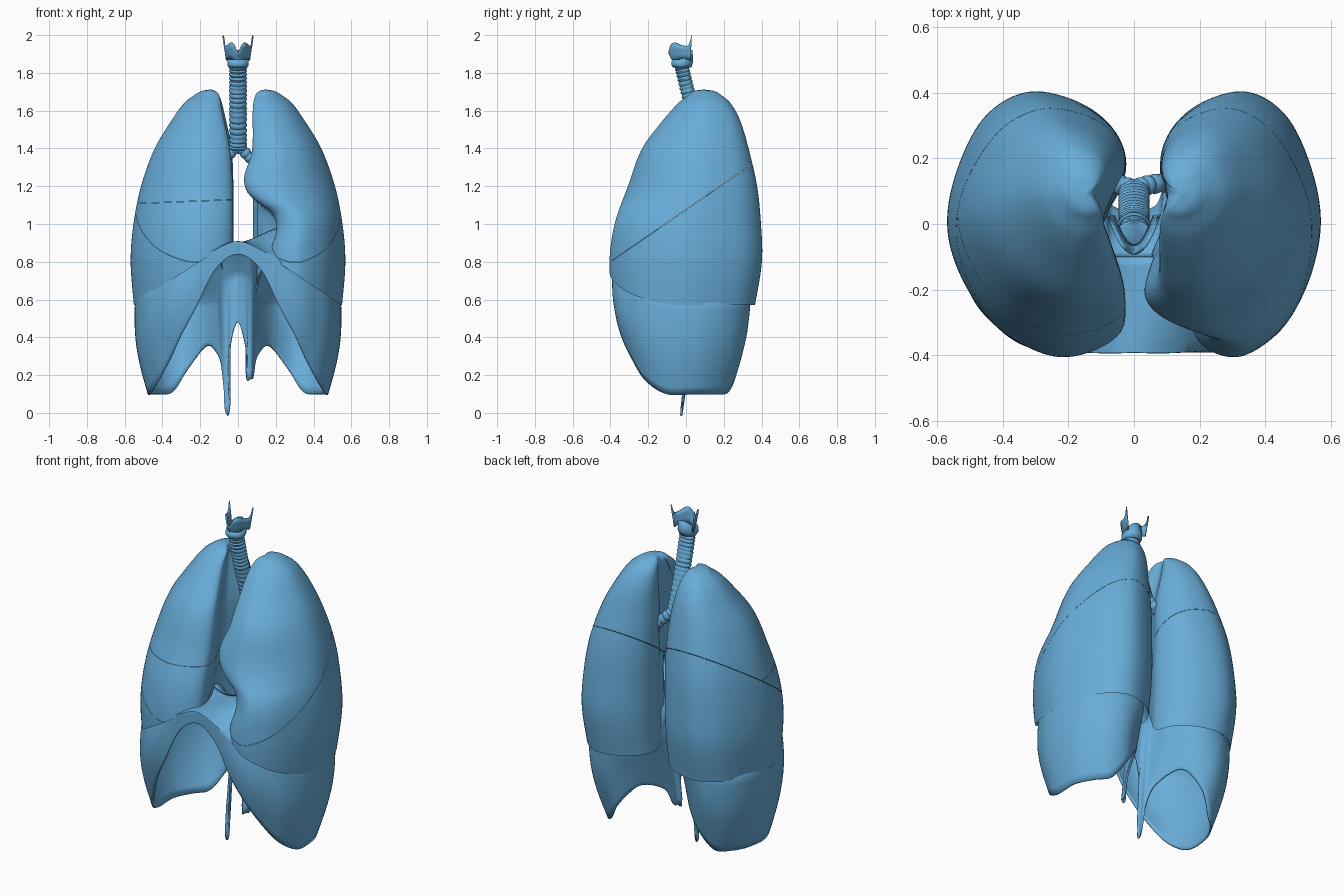
import bpy, bmesh, math
from mathutils import Vector

if "Cube" in bpy.data.objects:
    bpy.data.objects.remove(bpy.data.objects["Cube"])

blue = bpy.data.materials.new("tissue_blue")
blue.diffuse_color = (.14, .42, .70, 1)
blue.use_nodes = True
blue.node_tree.nodes["Principled BSDF"].inputs["Base Color"].default_value = blue.diffuse_color


def smooth(t):
    t = max(0.0, min(1.0, t))
    return t * t * (3 - 2 * t)


def spline(pts, n, closed=True):
    """Sample a Catmull-Rom curve through pts, n samples per span."""
    pts = [Vector(p) for p in pts]
    k, out = len(pts), []
    get = (lambda i: pts[i % k]) if closed else (lambda i: pts[max(0, min(k - 1, i))])
    for i in range(k if closed else k - 1):
        a, b, c, d = get(i - 1), get(i), get(i + 1), get(i + 2)
        for j in range(n):
            t = j / n
            out.append(0.5 * (2 * b + (c - a) * t + (2 * a - 5 * b + 4 * c - d) * t * t
                              + (3 * b - a - 3 * c + d) * t ** 3))
    if not closed:
        out.append(pts[-1])
    return out


def table(rows, z):
    """Smooth lookup of rows (z, values...), z descending."""
    z = max(rows[-1][0], min(rows[0][0], z))
    i = next(i for i in range(len(rows) - 1) if z >= rows[i + 1][0])

    def slope(k, c):
        a, b = rows[max(0, k - 1)], rows[min(len(rows) - 1, k + 1)]
        return (b[c] - a[c]) / (b[0] - a[0])
    r, s = rows[i], rows[i + 1]
    h = s[0] - r[0]
    t = (z - r[0]) / h
    return [(2*t**3 - 3*t*t + 1) * r[c] + (t**3 - 2*t*t + t) * h * slope(i, c)
            + (3*t*t - 2*t**3) * s[c] + (t**3 - t*t) * h * slope(i + 1, c)
            for c in range(1, len(r))]


def loft(rings, closed=True, caps=()):
    bm = bmesh.new()
    vs = [[bm.verts.new(p) for p in r] for r in rings]
    n = len(vs[0])
    for a, b in zip(vs, vs[1:]):
        for j in range(n if closed else n - 1):
            k = (j + 1) % n
            bm.faces.new((a[j], a[k], b[k], b[j]))
    for c in caps:
        bm.faces.new(vs[c])
    bmesh.ops.remove_doubles(bm, verts=bm.verts, dist=1e-5)
    bmesh.ops.recalc_face_normals(bm, faces=bm.faces)
    return bm


def finish(name, bm, thick=0, angle=40):
    me = bpy.data.meshes.new(name)
    bm.to_mesh(me)
    bm.free()
    me.shade_smooth()
    me.set_sharp_from_angle(angle=math.radians(angle))
    me.materials.append(blue)
    ob = bpy.data.objects.new(name, me)
    bpy.context.collection.objects.link(ob)
    if thick:
        m = ob.modifiers.new("thickness", 'SOLIDIFY')
        m.thickness, m.offset = thick, 0


# Lungs: kidney outline (u medial to lateral, v front to back), sized by height tables
OUTLINE = spline([(1, .47), (.96, .68), (.8, .9), (.55, 1), (.26, .96), (.06, .85), (0, .7),
                  (.1, .54), (.14, .42), (.04, .26), (0, .11), (.14, .025), (.4, 0),
                  (.7, .1), (.9, .27)], 7)
DEPTH = [(1.712, .09, .095), (1.705, .045, .145), (1.68, .01, .19), (1.64, -.04, .235), (1.55, -.12, .285),
         (1.4, -.23, .33), (1.2, -.305, .375), (1, -.375, .395), (.8, -.402, .40), (.55, -.385, .36)]
OUTER = [(1.712, .147), (1.705, .19), (1.68, .235), (1.64, .285), (1.55, .35), (1.4, .44),
         (1.2, .512), (1, .552), (.8, .567), (.55, .548)]
# front and back medial edges
INNER = {-1: [(1.712, .143, .143), (1.705, .12, .12), (1.68, .1, .1), (1.62, .09, .08),
              (1.4, .045, .035), (1.2, .03, .025), (.9, .03, .025), (.55, .05, .03)],
         1: [(1.712, .143, .143), (1.705, .115, .115), (1.68, .092, .095), (1.62, .08, .085),
             (1.38, .075, .08), (1.25, .035, .08), (1.17, .05, .08), (1.11, .11, .08),
             (1.06, .18, .08), (.98, .205, .08), (.85, .175, .08), (.55, .16, .08)]}


def lung(side):
    def at(u, v, z):
        yf, yb = table(DEPTH, z)
        xo, = table(OUTER, z)
        f, b = table(INNER[side], z)
        if side > 0 and .3 < v < .6 and u < .3:      # flatter medial wall on the left
            u *= .6
        xi = f + (b - f) * smooth((v - .3) / .3)
        return xi + (xo - xi) * u, yf + (yb - yf) * v

    base = []
    for u, v in OUTLINE:
        x, y = at(u, v, .75)
        m = max(.56, .93 - .64 * x)
        base.append(m + (.57 - m) * smooth((y + .1) / .3))
    rows = []
    for i in range(61):
        t = math.sin(i / 60 * math.pi / 2)
        ring = []
        for (u, v), zb in zip(OUTLINE, base):
            z = zb + (1.712 - zb) * t
            x, y = at(u, v, z)
            ring.append(Vector((side * x, y, z)))
        rows.append(ring)
    # hollow underside that rests on the diaphragm
    c = sum(rows[0], Vector()) / len(rows[0])
    under = []
    for k in range(10):
        s = k / 10
        under.append([Vector((c.x + (p.x - c.x) * s, c.y + (p.y - c.y) * s,
                              p.z + (1.03 - p.z) * (1 - s * s))) for p in rows[0]])
    return loft(under + rows, caps=(-1,))


def lobe(name, source, cuts):
    """Keep the part of the lung above each (point, normal) plane."""
    bm = source.copy()
    for co, no in cuts:
        no = Vector(no).normalized()
        cut = bmesh.ops.bisect_plane(bm, geom=bm.verts[:] + bm.edges[:] + bm.faces[:],
                                     plane_co=Vector(co) + no * .0008, plane_no=no, clear_inner=True)
        edges = [e for e in cut['geom_cut'] if isinstance(e, bmesh.types.BMEdge) and e.is_boundary]
        bmesh.ops.holes_fill(bm, edges=edges, sides=0)
    finish(name, bm)


P, N = (0, -.4, .80), (0, -.53, .77)           # oblique fissure
Q, M = (0, 0, 1.13), (-.04, 0, 1)              # horizontal fissure
flip = lambda n: tuple(-c for c in n)
right, left = lung(-1), lung(1)
lobe("right_upper_lobe", right, [(P, N), (Q, M)])
lobe("right_middle_lobe", right, [(P, N), (Q, flip(M))])
lobe("right_lower_lobe", right, [(P, flip(N))])
lobe("left_upper_lobe", left, [(P, N)])
lobe("left_lower_lobe", left, [(P, flip(N))])
right.free()
left.free()

# Diaphragm: lower rim (costal arch, flanks, back arches, crura) and upper rim, half each
RIM = [(0, -.385, .84), (.12, -.385, .76), (.22, -.375, .56), (.3, -.34, .41), (.36, -.28, .28),
       (.42, -.21, .17), (.465, -.1, .10), (.465, .05, .10), (.41, .16, .10), (.34, .225, .115),
       (.26, .265, .24), (.165, .21, .355), (.1, .07, .30), (.078, .01, .19), (.068, -.02, 0),
       (.045, -.025, 0), (.045, -.01, .32), (0, 0, .48)]
TOP = [(0, -.388, .905), (.12, -.388, .86), (.25, -.375, .78), (.34, -.345, .73), (.41, -.30, .67),
       (.48, -.225, .63), (.53, -.1, .59), (.54, .05, .58), (.51, .18, .58), (.43, .285, .58),
       (.32, .335, .58), (.2, .31, .58), (.11, .18, .59), (.09, .1, .64), (.075, .06, .68),
       (.055, .045, .7), (.03, .035, .72), (0, .03, .73)]


def both_sides(half, crus):
    def side(s):
        return [(s * x, y, crus[s] if z == 0 else z) for x, y, z in half]
    return spline(side(1) + side(-1)[-2:0:-1], 6)


rim = both_sides(RIM, {1: .18, -1: .015})
top = both_sides(TOP, {1: 0, -1: 0})
rings = []
for i in range(13):
    t = i / 12
    ring = []
    for p, q in zip(rim, top):
        v = p.lerp(q, t)
        b = .05 * math.sin(math.pi * t) * smooth((abs(p.x) - .12) / .25)
        ring.append(Vector((v.x * (1 + b), v.y * (1 + b * 1.6), v.z)))
    rings.append(ring)
for i in range(1, 11):
    t = i / 10
    ring = []
    for q in top:
        x = max(-.28, min(.28, q.x * .8))
        z = .9 + .08 * smooth(abs(x) / .25)
        ring.append(Vector((q.x + (x - q.x) * t, q.y + (-.1 - q.y) * t,
                            q.z + (z - q.z) * math.sin(t * math.pi / 2))))
    rings.append(ring)
finish("diaphragm", loft(rings), thick=.01, angle=60)


def windpipe(name, path, radius, count, flat=.6):
    """Ribbed tube with a flattened back."""
    pts = spline(path, 80 // (len(path) - 1), closed=False)
    rows, n = [], len(pts)
    for i, p in enumerate(pts):
        d = (pts[min(n - 1, i + 1)] - pts[max(0, i - 1)]).normalized()
        a = Vector((0, 1, 0)).cross(d).normalized()
        b = d.cross(a)
        r = radius * (.88 + .14 * abs(math.sin(math.pi * count * i / (n - 1))))
        rows.append([p + a * r * math.cos(w) + b * r * math.sin(w) * (flat if math.sin(w) > 0 else 1)
                     for w in (2 * math.pi * j / 20 for j in range(20))])
    finish(name, loft(rows, caps=(0, -1)))


# Trachea and bronchi
windpipe("trachea", [(0, -.02, 1.86), (0, .03, 1.66), (0, .11, 1.40)], .047, 21)
for s, word in ((-1, "right"), (1, "left")):
    windpipe(word + "_main_bronchus", [(0, .105, 1.42), (s * .05, .12, 1.365), (s * .13, .13, 1.29)], .03, 6, 1)
    windpipe(word + "_upper_bronchus", [(s * .08, .125, 1.34), (s * .15, .1, 1.36), (s * .22, .05, 1.42)], .02, 6, 1)
    windpipe(word + "_lower_bronchus", [(s * .1, .13, 1.31), (s * .14, .12, 1.2), (s * .2, .15, 1.05)], .022, 8, 1)

# Larynx: thyroid cartilage shield with front notch and horns
EDGE = [(1.0, 1.997, 1.865), (.92, 1.95, 1.87), (.7, 1.945, 1.875), (.4, 1.96, 1.87),
        (.2, 1.95, 1.865), (0, 1.905, 1.86)]
cols = [[], [], [], []]
for i in range(-20, 21):
    u = abs(i) / 20
    hi, lo = table(EDGE, u)
    for k, row in enumerate(cols):
        f = k / 3
        w = .06 + .018 * f
        row.append(Vector((math.copysign(w * u ** .75, i), -.066 - .024 * f + (.09 + .03 * f) * u ** 1.5,
                           lo + (hi - lo) * f)))
finish("thyroid_cartilage", loft(cols, closed=False), thick=.008)

# Cricoid ring, taller at the back
ring = [2 * math.pi * j / 28 for j in range(28)]
finish("cricoid_cartilage", loft([[Vector((r * math.cos(w), -.02 + r * math.sin(w),
       1.83 + h * (.04 + .05 * max(0, math.sin(w))))) for w in ring]
       for r, h in ((.044, 0), (.052, .3), (.05, 1))]), thick=.01)
